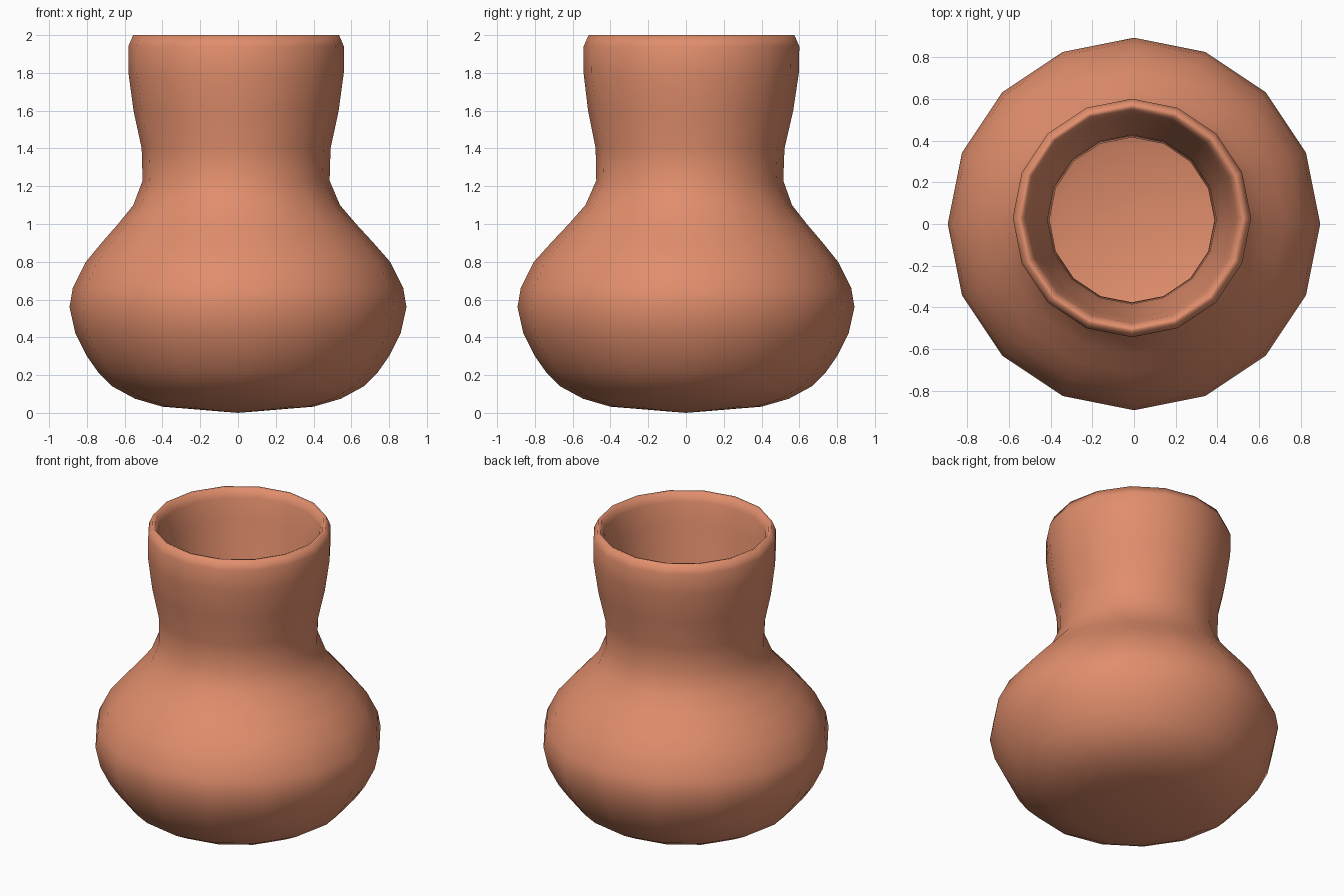
import bpy, bmesh, math

if "Cube" in bpy.data.objects:
    bpy.data.objects.remove(bpy.data.objects["Cube"])

SIDES = 16

# Wall profile (radius, height): outside from base to lip, then inside back down
outer = [(0.40, 0.033), (0.545, 0.075), (0.665, 0.14), (0.74, 0.215), (0.80, 0.30),
         (0.862, 0.425), (0.892, 0.56), (0.875, 0.66), (0.805, 0.80), (0.72, 0.90),
         (0.63, 1.0), (0.547, 1.10), (0.495, 1.23), (0.50, 1.40), (0.543, 1.60),
         (0.57, 1.80), (0.571, 1.94), (0.545, 2.0)]
inner = [(0.525, 1.995), (0.505, 1.94), (0.48, 1.80), (0.445, 1.60), (0.405, 1.40),
         (0.395, 1.21), (0.46, 1.05), (0.55, 0.94), (0.73, 0.75), (0.79, 0.56),
         (0.72, 0.35), (0.60, 0.22), (0.37, 0.13)]


def centre(z):
    # The neck leans slightly off the body axis
    a = min(max((z - 0.8) / 0.42, 0), 1)
    b = min(max((z - 1.3) / 0.6, 0), 1)
    return -0.01 * a, 0.02 * a + 0.009 * b


bm = bmesh.new()
rings = []
for r, z in outer + inner:
    cx, cy = centre(z)
    rings.append([bm.verts.new((cx + r * math.cos(2 * math.pi * i / SIDES),
                                cy + r * math.sin(2 * math.pi * i / SIDES), z))
                  for i in range(SIDES)])
for low, high in zip(rings, rings[1:]):
    for i in range(SIDES):
        j = (i + 1) % SIDES
        bm.faces.new((low[i], low[j], high[j], high[i]))

# Underside and inner floor as shallow fans
for ring, z, flip in ((rings[0], 0.0, True), (rings[-1], 0.11, False)):
    tip = bm.verts.new((0, 0, z))
    for i in range(SIDES):
        bm.faces.new((tip, ring[i], ring[(i + 1) % SIDES]))
bmesh.ops.recalc_face_normals(bm, faces=bm.faces)
for f in bm.faces:
    f.smooth = True

mesh = bpy.data.meshes.new("clay_vase")
bm.to_mesh(mesh)
bm.free()
vase = bpy.data.objects.new("clay_vase", mesh)
bpy.context.collection.objects.link(vase)

# Terracotta
clay = bpy.data.materials.new("terracotta")
clay.diffuse_color = (0.75, 0.27, 0.15, 1)
clay.use_nodes = True
clay.node_tree.nodes["Principled BSDF"].inputs["Base Color"].default_value = clay.diffuse_color
mesh.materials.append(clay)
